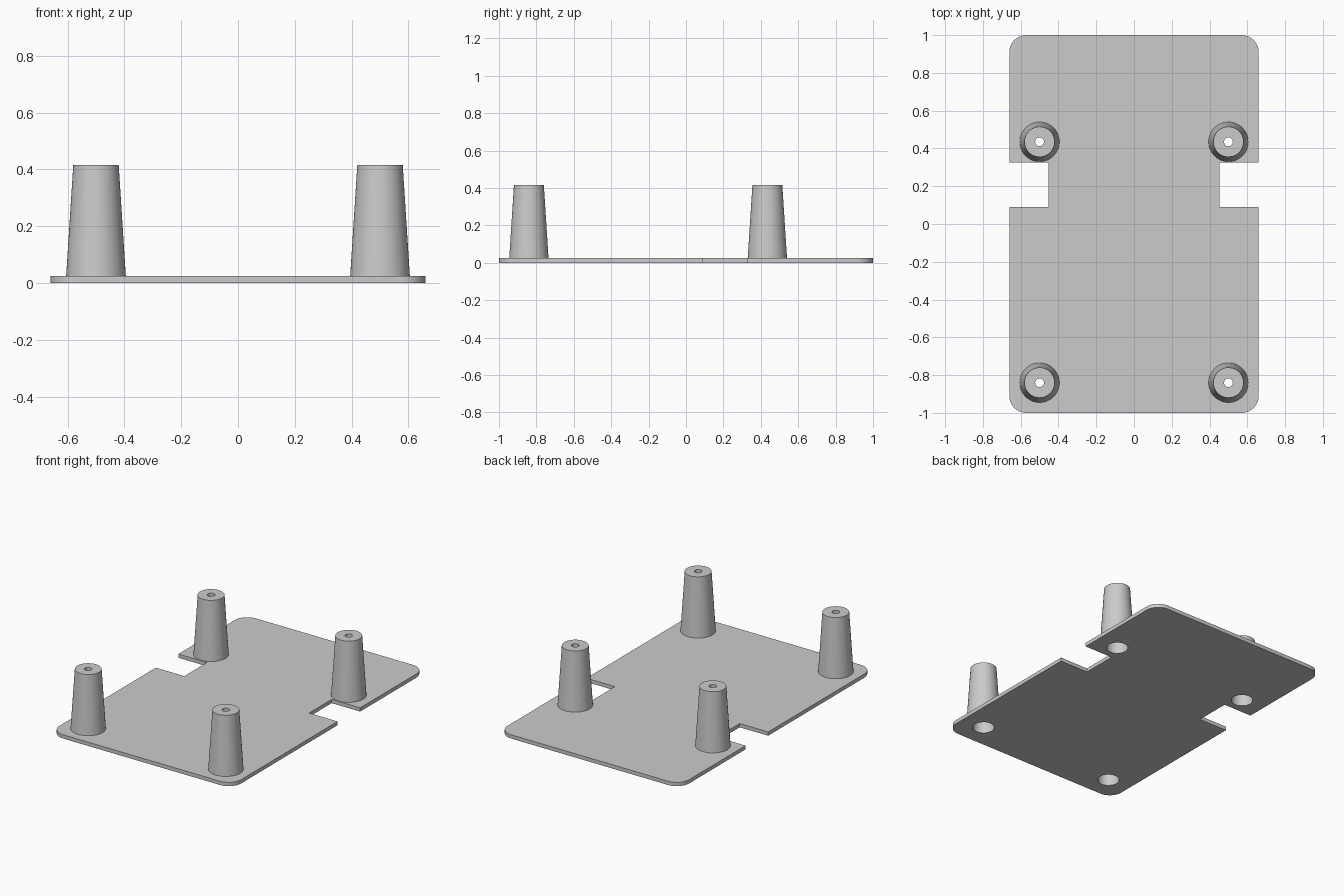
import bpy
import bmesh
from math import cos, sin, pi, radians

cube = bpy.data.objects.get("Cube")
if cube:
    bpy.data.objects.remove(cube, do_unlink=True)

HALF_X, HALF_Y, THICK = 0.66, 1.0, 0.025
CORNER = 0.09
NOTCH_X, NOTCH_LOW, NOTCH_HIGH = 0.453, 0.09, 0.325
POST_X, POST_BACK, POST_FRONT = 0.5, 0.435, -0.84
BORE, SCREW, SEGMENTS = 0.066, 0.023, 48

grey = bpy.data.materials.new("plain grey")
grey.use_nodes = True
colour = (0.6, 0.6, 0.6, 1)
grey.diffuse_color = colour
grey.node_tree.nodes["Principled BSDF"].inputs["Base Color"].default_value = colour


def arc(cx, cy, r, start, end, steps):
    """Points along an arc, angles in degrees."""
    angles = [radians(start + (end - start) * i / steps) for i in range(steps + 1)]
    return [(cx + r * cos(a), cy + r * sin(a)) for a in angles]


def finish(name, bm):
    bmesh.ops.recalc_face_normals(bm, faces=bm.faces[:])
    mesh = bpy.data.meshes.new(name)
    bm.to_mesh(mesh)
    bm.free()
    mesh.materials.append(grey)
    obj = bpy.data.objects.new(name, mesh)
    bpy.context.collection.objects.link(obj)
    bpy.ops.object.select_all(action="DESELECT")
    obj.select_set(True)
    bpy.context.view_layer.objects.active = obj
    bpy.ops.object.shade_smooth_by_angle(angle=radians(30))
    return obj


def add_loop(bm, points):
    verts = [bm.verts.new((x, y, 0)) for x, y in points]
    for i, v in enumerate(verts):
        bm.edges.new((v, verts[i - 1]))


# Base plate: rounded outline with a notch in each side and four bores
cx, cy = HALF_X - CORNER, HALF_Y - CORNER
right_half = arc(cx, -cy, CORNER, -90, 0, 10)
right_half += [(HALF_X, NOTCH_LOW), (NOTCH_X, NOTCH_LOW),
               (NOTCH_X, NOTCH_HIGH), (HALF_X, NOTCH_HIGH)]
right_half += arc(cx, cy, CORNER, 0, 90, 10)
outline = right_half + [(-x, y) for x, y in reversed(right_half)]

post_spots = {
    "back_left_post": (POST_X, POST_BACK),
    "back_right_post": (-POST_X, POST_BACK),
    "front_left_post": (POST_X, POST_FRONT),
    "front_right_post": (-POST_X, POST_FRONT),
}

bm = bmesh.new()
add_loop(bm, outline)
for x, y in post_spots.values():
    add_loop(bm, arc(x, y, BORE, 0, 360, SEGMENTS)[:-1])
bmesh.ops.triangle_fill(bm, edges=bm.edges[:], use_beauty=True)
top = bmesh.ops.extrude_face_region(bm, geom=bm.faces[:])["geom"]
top_verts = [g for g in top if isinstance(g, bmesh.types.BMVert)]
bmesh.ops.translate(bm, verts=top_verts, vec=(0, 0, THICK))
finish("base_plate", bm)

# Tapered hollow posts: wide bore from below, small screw hole at the top
profile = [(BORE, THICK), (0.105, THICK), (0.08, 0.415),
           (SCREW, 0.415), (SCREW, 0.36), (BORE, 0.36), (BORE, THICK)]
bm = bmesh.new()
rings = [bm.verts.new((r, 0, z)) for r, z in profile]
# The plate already meets the bore, so the hidden underside ring is left out
edges = [bm.edges.new(pair) for pair in zip(rings[1:], rings[2:])]
bm.verts.remove(rings[0])
bmesh.ops.spin(bm, geom=rings[1:] + edges, axis=(0, 0, 1), cent=(0, 0, 0),
               angle=2 * pi, steps=SEGMENTS, use_merge=True)
bmesh.ops.remove_doubles(bm, verts=bm.verts[:], dist=0.0001)
bmesh.ops.recalc_face_normals(bm, faces=bm.faces[:])
# Make sure the outer wall faces outward
wall = max(bm.faces, key=lambda f: f.calc_center_median().xy.length)
if wall.normal.dot(wall.calc_center_median()) < 0:
    bmesh.ops.reverse_faces(bm, faces=bm.faces[:])
post_mesh = bm

for name, (x, y) in post_spots.items():
    obj = finish(name, post_mesh.copy())
    obj.location = (x, y, 0)
post_mesh.free()
